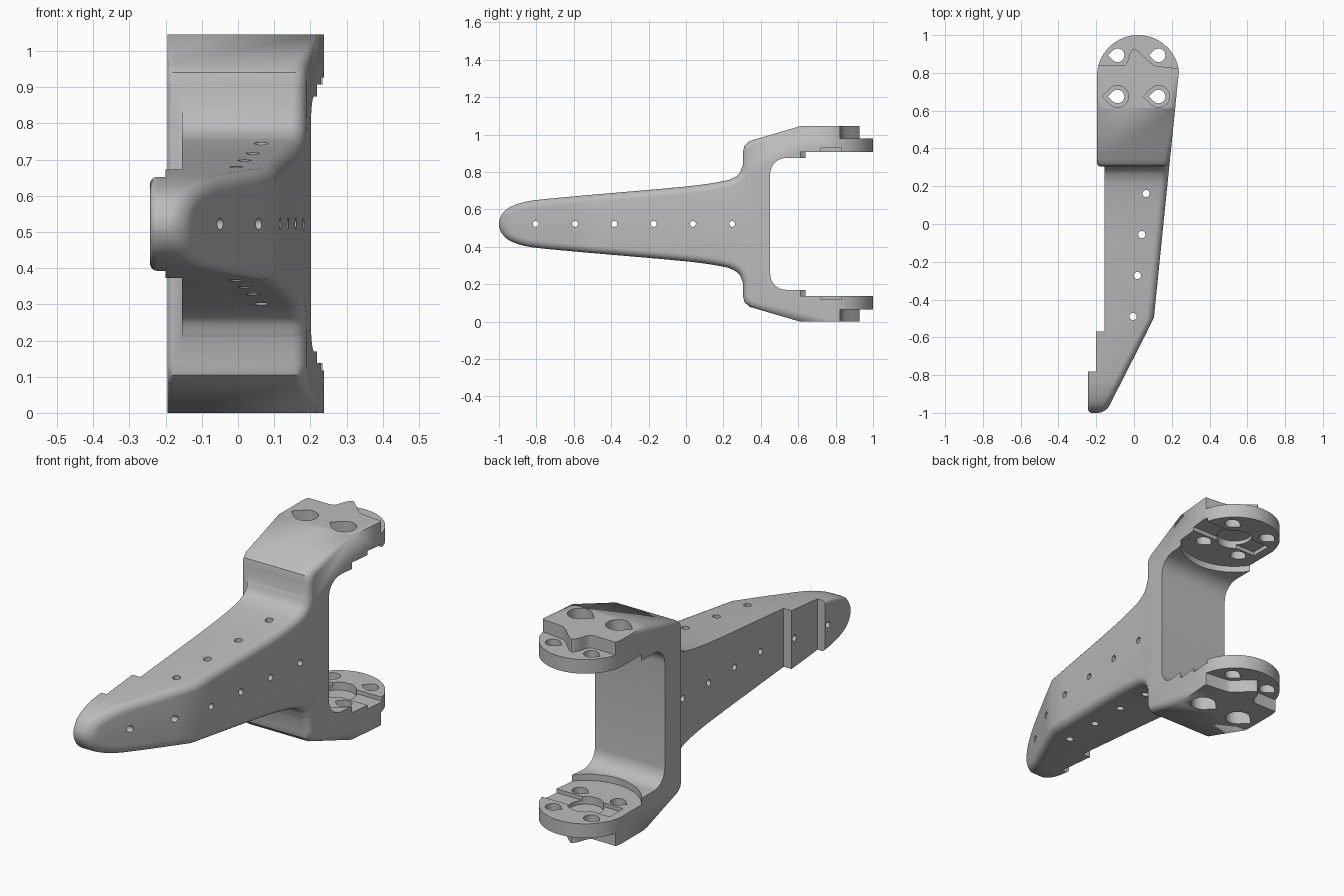
import bpy, bmesh
from math import sin, cos, pi
from mathutils import Vector

if "Cube" in bpy.data.objects:
    bpy.data.objects.remove(bpy.data.objects["Cube"])

MID = 0.5225                 # height of the symmetry plane
HUB = (0.022, 0.782)         # centre of the round mounting plates

grey = bpy.data.materials.new("plain grey")
grey.use_nodes = True
grey.diffuse_color = (0.5, 0.5, 0.5, 1)
grey.node_tree.nodes["Principled BSDF"].inputs["Base Color"].default_value = (0.5, 0.5, 0.5, 1)


def make_object(name, bm):
    bmesh.ops.remove_doubles(bm, verts=bm.verts, dist=0.00005)
    bmesh.ops.recalc_face_normals(bm, faces=bm.faces)
    mesh = bpy.data.meshes.new(name)
    bm.to_mesh(mesh)
    bm.free()
    mesh.materials.append(grey)
    ob = bpy.data.objects.new(name, mesh)
    bpy.context.collection.objects.link(ob)
    return ob


def prism(name, pts, z0, z1, along_x=False):
    """Closed outline extruded upward, or along x when asked."""
    bm = bmesh.new()
    place = (lambda u, v, w: (w, u, v)) if along_x else (lambda u, v, w: (u, v, w))
    rings = [[bm.verts.new(place(u, v, w)) for u, v in pts] for w in (z0, z1)]
    for ring in rings:
        bm.faces.new(ring)
    for i in range(len(pts)):
        j = (i + 1) % len(pts)
        bm.faces.new((rings[0][i], rings[0][j], rings[1][j], rings[1][i]))
    return make_object(name, bm)


def circle(cx, cy, r, n=24, start=0.0, sweep=2 * pi, closed=True):
    m = n if closed else n - 1
    return [(cx + r * cos(start + sweep * i / m), cy + r * sin(start + sweep * i / m))
            for i in range(n)]


def teardrop(cx, cy, r):
    arc = circle(cx, cy, r, 19, -0.75 * pi, 1.5 * pi, False)
    return arc + [(cx - r * 1.414, cy)]


def rect(x0, x1, y0, y1):
    return [(x0, y0), (x1, y0), (x1, y1), (x0, y1)]


def boolean(ob, other, op="DIFFERENCE"):
    mod = ob.modifiers.new("cut", "BOOLEAN")
    mod.operation, mod.solver, mod.object = op, "EXACT", other
    bpy.context.view_layer.objects.active = ob
    bpy.ops.object.modifier_apply(modifier=mod.name)
    bpy.data.objects.remove(other)


def smooth_path(pts, steps=4):
    out = []
    for i in range(len(pts) - 1):
        a, b, c, d = (Vector(pts[min(max(i + k, 0), len(pts) - 1)]) for k in (-1, 0, 1, 2))
        for s in range(steps):
            t = s / steps
            out.append(tuple(b + 0.5 * t * (c - a + t * (2 * a - 5 * b + 4 * c - d
                             + t * (3 * (b - c) + d - a)))))
    return out + [pts[-1]]


def side_x(y):
    """Sloping outer side seen from above."""
    return 0.105 + (y + 0.5) * (0.51 if y < -0.5 else 0.1015)


def rounded_slab(name, half, left, radius, strips):
    """Side profile mirrored about MID, given width, with rounded rims."""
    pts = [Vector((y, h)) for y, h in half] + [Vector((y, -h)) for y, h in reversed(half)]
    n = len(pts)
    inward = []
    for i in range(n):
        e0, e1 = (pts[i] - pts[i - 1]).normalized(), (pts[(i + 1) % n] - pts[i]).normalized()
        n0, n1 = Vector((e0.y, -e0.x)), Vector((e1.y, -e1.x))
        inward.append((n0 + n1) / max(0.4, 1 + n0.dot(n1)))
    bm = bmesh.new()
    rings = []
    steps = 6
    for side in (0, 1):
        for k in range(steps + 1):
            a = k / steps * pi / 2
            ring = []
            for p, nrm in zip(pts, inward):
                r = radius(p.x) * (1 if side else 0.5)
                q = p + nrm * r * ((1 - cos(a)) if side else (1 - sin(a)))
                x = side_x(q.x) - r * (1 - sin(a)) if side else left + r * (1 - cos(a))
                ring.append(bm.verts.new((x, q.x, MID + q.y)))
            rings.append(ring)
    for r0, r1 in zip(rings, rings[1:]):
        for i in range(n):
            j = (i + 1) % n
            bm.faces.new((r0[i], r0[j], r1[j], r1[i]))
    for ring in (rings[0], rings[-1]):
        if strips:
            for i in range(n // 2 - 1):
                bm.faces.new((ring[i], ring[i + 1], ring[n - 2 - i], ring[n - 1 - i]))
        else:
            bm.faces.new(ring)
    return make_object(name, bm)


# Tapering arm, flaring into the bracket
arm_half = smooth_path([(-1, 0.015), (-0.985, 0.05), (-0.95, 0.085), (-0.88, 0.113),
                        (-0.78, 0.13), (-0.5, 0.156), (0, 0.2), (0.19, 0.227),
                        (0.25, 0.245), (0.285, 0.27), (0.302, 0.31)])
arm_half += [(0.31, 0.325), (0.4, 0.325)]
arm = rounded_slab("arm", arm_half, -0.243, lambda y: 0.04, True)
for x, y in ((-0.2, -0.78), (-0.155, -0.57)):
    boolean(arm, prism("step_cutter", rect(-0.4, x, y, 0.6), -0.2, 1.3))

# Forked bracket: post with two plates
fillet = circle(0.535, 0.2675, 0.085, 8, pi / 2, pi / 2, False)
bracket_half = [(0.305, 0.385), (0.312, 0.418), (0.34, 0.443), (0.61, 0.5225),
                (1.05, 0.5225), (1.05, 0.3525)] + fillet
bracket = rounded_slab("bracket", bracket_half, -0.195,
                       lambda y: 0.035 if y < 0.35 else 0, False)

# Round the plate ends
outline = [(-0.196, 0.2), (0.24, 0.2)] + circle(*HUB, 0.218, 40, 0, pi, False)
boolean(bracket, prism("outline_cutter", outline, -0.3, 1.4), "INTERSECT")

# Clearance between the plates, with a seat for the hub and its lever
boolean(bracket, prism("clearance_cutter", circle(*HUB, 0.26, 64), MID - 0.385, MID + 0.385))
boolean(bracket, prism("lever_cutter", rect(-0.15, 0.4, 0.722, 0.832), MID - 0.405, MID + 0.405))
boolean(bracket, prism("hub_cutter", circle(*HUB, 0.085, 32), MID - 0.425, MID + 0.425))

# Wavy step on the outside of each plate
wave = smooth_path([(-0.3, 0.842), (-0.1, 0.838), (-0.045, 0.845), (-0.022, 0.9), (0, 0.928),
                    (0.03, 0.908), (0.09, 0.852), (0.13, 0.835), (0.3, 0.818)])
wave += [(0.3, 1.2), (-0.3, 1.2)]
for z0, z1 in ((-0.2, 0.065), (0.98, 1.3)):
    boolean(bracket, prism("wave_cutter", wave, z0, z1))

# Screw holes, with counterbores on the thick side
for x in (-0.087, 0.13):
    for y in (0.675, 0.893):
        boolean(bracket, prism("hole_cutter", teardrop(x, y, 0.036), -0.2, 1.3))
    for z0, z1 in ((-0.2, 0.065), (0.98, 1.3)):
        boolean(bracket, prism("bore_cutter", teardrop(x, 0.675, 0.058), z0, z1))

# Join both parts and drill the small rows of holes
boolean(bracket, arm, "UNION")
body = bracket
body.name = "forked_bracket_arm"
for i in range(6):
    boolean(body, prism("pin_cutter", circle(-0.803 + 0.21 * i, MID, 0.016, 16), -0.5, 0.5, True))
for i in range(4):
    boolean(body, prism("pin_cutter", circle(-0.005 + 0.023 * i, -0.49 + 0.217 * i, 0.019, 16),
                        -0.2, 1.3))

bpy.ops.object.select_all(action="DESELECT")
body.select_set(True)
bpy.context.view_layer.objects.active = body
bpy.ops.object.shade_smooth_by_angle(angle=0.5)
